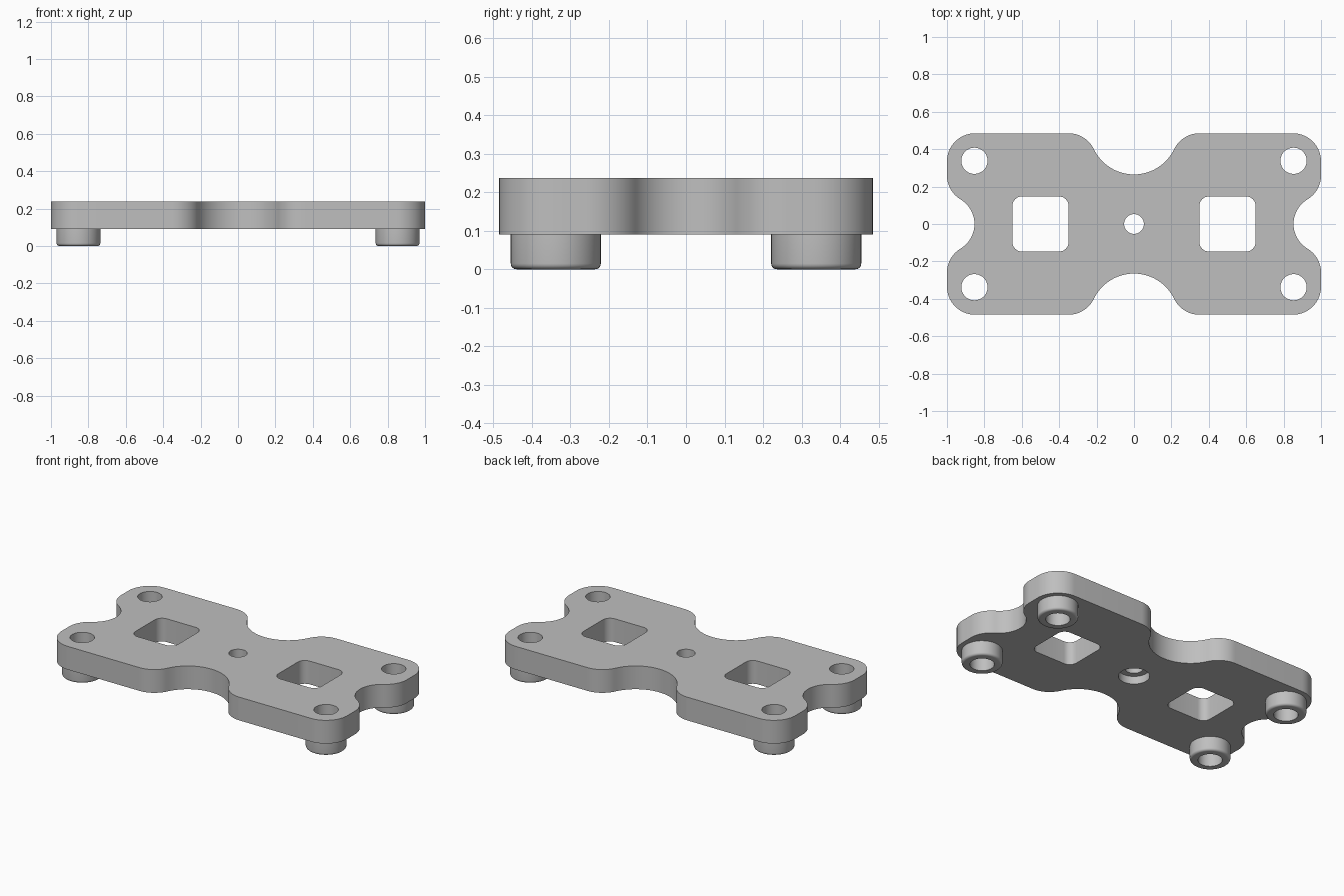
import bpy, bmesh
from math import sin, cos, pi, atan2, radians

cube = bpy.data.objects.get("Cube")
if cube:
    bpy.data.objects.remove(cube, do_unlink=True)

BOTTOM, TOP = 0.09, 0.237
HOLE_X, HOLE_Y, HOLE_R = 0.853, 0.338, 0.07

grey = bpy.data.materials.new("light grey")
grey.use_nodes = True
grey.diffuse_color = (0.52, 0.52, 0.52, 1)
grey.node_tree.nodes["Principled BSDF"].inputs["Base Color"].default_value = (0.52, 0.52, 0.52, 1)


def arc(cx, cy, r, a0, a1, n=16):
    return [(cx + r * cos(a0 + (a1 - a0) * i / n),
             cy + r * sin(a0 + (a1 - a0) * i / n)) for i in range(n + 1)]


def finish(name, bm):
    bmesh.ops.recalc_face_normals(bm, faces=bm.faces)
    mesh = bpy.data.meshes.new(name)
    bm.to_mesh(mesh)
    bm.free()
    obj = bpy.data.objects.new(name, mesh)
    bpy.context.collection.objects.link(obj)
    mesh.materials.append(grey)
    return obj


def prism(name, points, z0, z1):
    bm = bmesh.new()
    face = bm.faces.new([bm.verts.new((x, y, z0)) for x, y in points])
    ext = bmesh.ops.extrude_face_region(bm, geom=[face])
    for v in ext["geom"]:
        if isinstance(v, bmesh.types.BMVert):
            v.co.z = z1
    return finish(name, bm)


def circle(cx, cy, r, n=48):
    return arc(cx, cy, r, 0, 2 * pi, n)[:-1]


def smooth(obj):
    bpy.ops.object.select_all(action="DESELECT")
    obj.select_set(True)
    bpy.context.view_layer.objects.active = obj
    bpy.ops.object.shade_smooth_by_angle(angle=radians(30))


# Plate outline: one quarter, from the side notch to the long-edge notch
R = 0.15
side_x, side_r, side_y = 1.006, 0.153, 0.26
edge_y, edge_r, edge_x = 0.503, 0.238, 0.35
side_a = atan2(side_y, 0.85 - side_x)
edge_a = atan2(0.335 - edge_y, edge_x)
quarter = (arc(side_x, 0, side_r, pi, side_a)
           + arc(0.85, side_y, R, side_a - pi, 0)[1:]
           + arc(0.85, 0.335, R, 0, pi / 2)
           + arc(edge_x, 0.335, R, pi / 2, edge_a + pi)
           + arc(0, edge_y, edge_r, edge_a, -pi / 2)[1:])
half = quarter + [(-x, y) for x, y in quarter[-2::-1]]
outline = half + [(x, -y) for x, y in half[-2:0:-1]]
plate = prism("plate", outline, BOTTOM, TOP)

# Openings: corner holes, rounded windows, centre hole with a recess below
cutters = [prism("centre_hole_cutter", circle(0, 0, 0.053), 0, 0.4),
           prism("centre_recess_cutter", circle(0, 0, 0.09), 0, BOTTOM + 0.05)]
for sx in (-1, 1):
    window = []
    for k, (cx, cy) in enumerate(((1, 1), (-1, 1), (-1, -1), (1, -1))):
        window += arc(sx * 0.5 + cx * 0.1, cy * 0.097, 0.05,
                      k * pi / 2, (k + 1) * pi / 2, 8)
    cutters.append(prism("window_cutter", window, 0, 0.4))
    for sy in (-1, 1):
        cutters.append(prism("corner_hole_cutter",
                             circle(sx * HOLE_X, sy * HOLE_Y, HOLE_R), 0, 0.4))
bpy.context.view_layer.objects.active = plate
for cutter in cutters:
    mod = plate.modifiers.new("opening", "BOOLEAN")
    mod.operation, mod.solver, mod.object = "DIFFERENCE", "EXACT", cutter
    bpy.ops.object.modifier_apply(modifier=mod.name)
    bpy.data.objects.remove(cutter, do_unlink=True)
smooth(plate)

# Hollow feet, turned from a profile with a rounded lower rim
FOOT_R, RIM = 0.117, 0.015
profile = ([(HOLE_R, BOTTOM), (HOLE_R, 0)]
           + arc(FOOT_R - RIM, RIM, RIM, -pi / 2, 0, 5) + [(FOOT_R, BOTTOM)])
for sx, side in ((-1, "right"), (1, "left")):
    for sy, end in ((-1, "front"), (1, "back")):
        bm = bmesh.new()
        verts = [bm.verts.new((r, 0, z)) for r, z in profile]
        edges = [bm.edges.new(pair) for pair in zip(verts, verts[1:])]
        bmesh.ops.spin(bm, geom=verts + edges, cent=(0, 0, 0), axis=(0, 0, 1),
                       angle=2 * pi, steps=48, use_merge=True)
        bmesh.ops.remove_doubles(bm, verts=bm.verts, dist=0.0001)
        foot = finish(f"foot_{end}_{side}", bm)
        foot.location = (sx * HOLE_X, sy * HOLE_Y, 0)
        smooth(foot)
